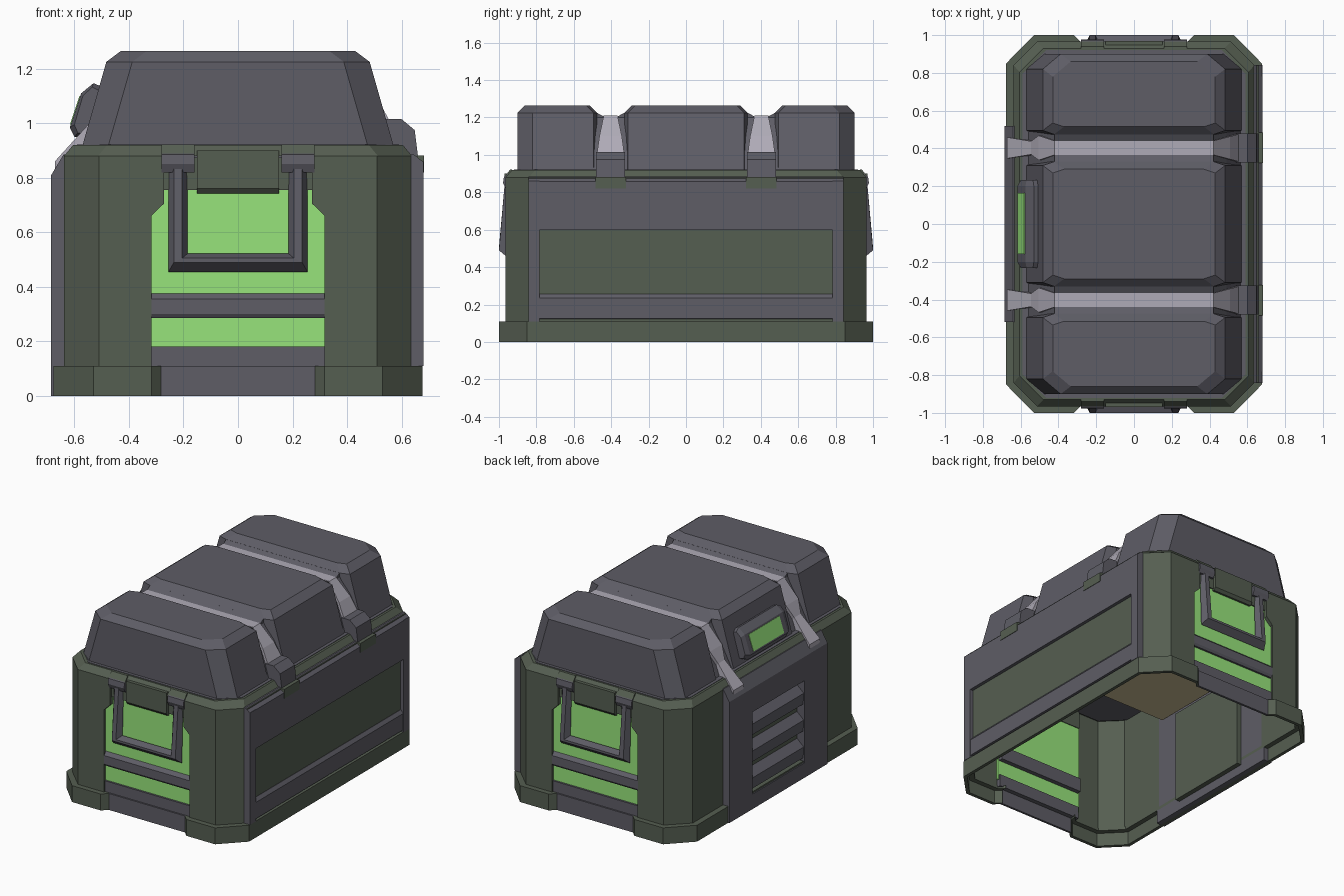
import bpy, bmesh
from mathutils import Vector

if "Cube" in bpy.data.objects:
    bpy.data.objects.remove(bpy.data.objects["Cube"])


def mat(name, r, g, b):
    m = bpy.data.materials.new(name)
    m.diffuse_color = [(c / 255 / 12.92 if c < 10 else ((c / 255 + .055) / 1.055) ** 2.4)
                       for c in (r, g, b)] + [1]
    m.use_nodes = True
    m.node_tree.nodes["Principled BSDF"].inputs["Base Color"].default_value = m.diffuse_color
    return m


GREEN = mat("olive_green", 85, 94, 81)
GREY = mat("dark_grey", 94, 93, 102)
LIME = mat("bright_green", 151, 228, 123)
STRAP = mat("light_grey", 175, 171, 183)
OCHRE = mat("ochre", 200, 187, 146)


def loft(name, rings, material, mirror="", cap=True):
    """Skin a list of rings; mirror 'x', 'y' or 'xy' adds flipped copies."""
    signs = [(1, 1)]
    if "x" in mirror:
        signs += [(-a, b) for a, b in signs]
    if "y" in mirror:
        signs += [(a, -b) for a, b in signs]
    bm = bmesh.new()
    for sx, sy in signs:
        vs = [[bm.verts.new((p[0] * sx, p[1] * sy, p[2])) for p in r] for r in rings]
        n = len(vs[0])
        for a, b in zip(vs, vs[1:]):
            for i in range(n):
                j = (i + 1) % n
                bm.faces.new((a[i], a[j], b[j], b[i]))
        if cap:
            bm.faces.new(vs[0][::-1])
            bm.faces.new(vs[-1])
    bmesh.ops.recalc_face_normals(bm, faces=bm.faces)
    me = bpy.data.meshes.new(name)
    bm.to_mesh(me)
    bm.free()
    me.materials.append(material)
    ob = bpy.data.objects.new(name, me)
    bpy.context.collection.objects.link(ob)
    return ob


def prism(name, pts, axis, a, b, material, mirror=""):
    """Extrude a 2D outline along an axis from a to b."""
    k = "xyz".index(axis)

    def put(p, d):
        q = list(p)
        q.insert(k, d)
        return q
    return loft(name, [[put(p, d) for p in pts] for d in (a, b)], material, mirror)


def box(name, x0, x1, y0, y1, z0, z1, material, mirror=""):
    return prism(name, [(x0, y0), (x1, y0), (x1, y1), (x0, y1)], "z", z0, z1, material, mirror)


def octagon(w, y0, y1, z, cx0, cy0, cx1, cy1):
    h = [(w, y0 + cy0), (w, y1 - cy1), (w - cx1, y1)]
    return [(x, y, z) for x, y in h] + [(-(w - cx1), y1, z), (-w, y1 - cy1, z), (-w, y0 + cy0, z),
                                        (-(w - cx0), y0, z), (w - cx0, y0, z)]


def oct_sym(w, h, z, c=.125):
    return octagon(w, -h, h, z, c, c, c, c)


# --- base: green skirt down both sides, grey sill in the middle of each end
outer = [(.282, -.965), (.318, -1), (.53, -1), (.677, -.85),
         (.677, .85), (.53, 1), (.318, 1), (.282, .965)]


def inset(d):
    return [(.282, .965 - d), (.318, 1 - d), (.53 - d / 2, 1 - d), (.677 - d, .85 - d / 2),
            (.677 - d, -.85 + d / 2), (.53 - d / 2, -1 + d), (.318, -1 + d), (.282, -.965 + d)]


prism("base_skirt", outer + inset(.022), "z", 0, .095, GREEN, "x")
prism("base_ledge", outer + inset(.055), "z", .09, .11, GREEN, "x")
box("end_sill", -.284, .284, -.965, -.95, 0, .11, GREY, "y")

# --- body: four chamfered corner walls, open underneath
post = [(.318, -.965), (.51, -.965), (.638, -.84), (.638, -.5),
        (.622, -.5), (.622, -.834), (.503, -.95), (.318, -.95)]
prism("corner_wall", post, "z", .1, .88, GREEN, "xy")
loft("top_rim", [oct_sym(.638, .965, .88), oct_sym(.605, .93, .92)], GREEN)
loft("lid_flange", [oct_sym(.59, .92, .91), oct_sym(.59, .92, .923)], GREY)
loft("ceiling", [oct_sym(.62, .935, .872), oct_sym(.62, .935, .882)], GREY)
box("inner_tray", -.6, .6, -.44, .44, .7, .706, OCHRE)

# --- both ends: recessed bright panel, bars, tab, clasps and handle
box("end_panel", -.33, .33, -.942, -.93, .15, .78, LIME, "y")
box("end_header", -.33, .33, -.95, -.925, .755, .875, GREEN, "y")
prism("opening_gusset", [(.33, .66), (.318, .66), (.272, .705), (.272, .88), (.33, .88)],
      "y", -.965, -.94, GREEN, "xy")
prism("end_tab", [(-.97, .9), (-.97, .76), (-.955, .742), (-.94, .742), (-.94, .9)],
      "x", -.15, .15, GREEN, "y")
box("end_bottom_plate", -.32, .32, -.955, -.92, .1, .182, GREY, "y")
prism("end_bar", [(-.9, .285), (-.955, .285), (-.965, .3), (-.965, .355), (-.94, .378), (-.9, .378)],
      "x", -.32, .32, GREY, "y")
prism("handle_clasp", [(-.94, .82), (-.965, .82), (-.978, .85), (-.973, .885), (-.94, .9)],
      "x", .16, .28, GREY, "xy")
prism("clasp_cap", [(-.93, .885), (-.968, .885), (-.94, .922), (-.93, .922)],
      "x", .16, .28, GREEN, "xy")


def handle_ring(s, low):
    if low:
        return [(s * .255, -.958, .455), (s * .235, -1, .49), (s * .205, -1, .505), (s * .185, -.958, .522)]
    return [(s * .255, -.945, .84), (s * .235, -.97, .84), (s * .205, -.97, .84), (s * .185, -.945, .84)]


loft("carry_handle", [handle_ring(-1, 0), handle_ring(-1, 1), handle_ring(1, 1), handle_ring(1, 0)],
     GREY, "y")

# --- right side: grey framed panel with inset green field and ledge
box("right_backing", .625, .658, -.84, .84, .1, .88, GREEN)
box("right_frame_side", .635, .68, .782, .843, .11, .86, GREY, "y")
prism("right_frame_top", [(.635, .598), (.68, .598), (.68, .858), (.645, .885), (.635, .885)],
      "y", -.843, .843, GREY)
prism("right_ledge", [(.65, .12), (.677, .125), (.677, .235), (.66, .257), (.65, .257)],
      "y", -.783, .783, GREY)

# --- left side: grey centre panel with slatted vent
side = [(-.622, 0), (-.685, 0), (-.685, .81), (-.64, .885), (-.622, .885)]
prism("vent_pillar", side, "y", .275, .52, GREY, "y")
prism("vent_header", [(-.622, .65), (-.685, .65)] + side[2:], "y", -.276, .276, GREY)
box("vent_sill", -.685, -.622, -.276, .276, 0, .1, GREY)
box("vent_backing", -.63, -.59, -.3, .3, .06, .68, GREEN)
for i in range(3):
    z = .13 + i * .18
    prism("vent_slat", [(-.625, z), (-.675, z), (-.68, z + .075), (-.625, z + .125)],
          "y", -.276, .276, GREY)

# --- lid: three bevelled blocks with strap grooves between


def lid_block(name, half0, half1, outer0, outer1, mirror=""):
    rings = []
    for w, z, ins in ((.57, .92, 0), (.483, 1.225, 0), (.43, 1.265, .04)):
        c = [(.095, .08) if o else (.06, .02) for o in (outer0, outer1)]
        rings.append(octagon(w, half0 + ins, half1 - ins, z, *c[0], *c[1]))
    loft(name, rings, GREY, mirror)


lid_block("lid_middle", -.33, .33, False, False)
lid_block("lid_end", .475, .9, False, True, "y")
core = [(-.56, .92), (-.5, 1.05), (-.42, 1.2), (.42, 1.2), (.49, 1.1), (.54, 1), (.565, .92)]
prism("groove_core", core, "y", .31, .495, GREY, "y")
for s in (-1, 1):
    prism("groove_shoulder", [(.403 + s * .075, 1.19), (.403 + s * .036, 1.19), (.403 + s * .036, 1.205),
                              (.403 + s * .075, 1.226)], "x", -.42, .42, GREY, "y")

# --- light straps over the lid, ending in buckles on the right
path = [(-.672, .815, .05), (-.672, .86, .056), (-.545, 1, .035), (-.505, 1.08, .065),
        (-.42, 1.21, .037), (.42, 1.21, .037), (.508, 1.10, .06), (.56, 1.0, .074)]
loft("lid_strap", [[(x, .403 - w, z), (x, .403 + w, z), (x * .95, .403 + w, z - .03),
                    (x * .95, .403 - w, z - .03)] for x, z, w in path], STRAP, "y")
prism("strap_buckle", [(.54, 1.015), (.6, 1.015), (.648, .975), (.66, .88), (.54, .88)],
      "y", .325, .48, GREY, "y")
box("buckle_catch", .63, .683, .322, .485, .82, .882, GREEN, "y")

# --- display unit on the left slope of the lid
disp = [(-.617, .985), (-.575, 1.11), (-.53, 1.147), (-.49, 1.13), (-.54, .94), (-.6, .95)]
prism("display_case", disp, "y", -.2, .2, GREY)
for s in (-1, 1):
    loft("display_end", [[(x, s * .2, z) for x, z in disp],
                         [(-.55 + (x + .55) * .75, s * .232, 1.05 + (z - 1.05) * .85) for x, z in disp]], GREY)
a, b = Vector(disp[0]), Vector(disp[1])
n = Vector((-.95, .32)) * .003
lo, hi = a.lerp(b, .08), a.lerp(b, .92)
prism("display_screen", [lo - n, hi - n, hi + n, lo + n], "y", -.16, .165, LIME)
